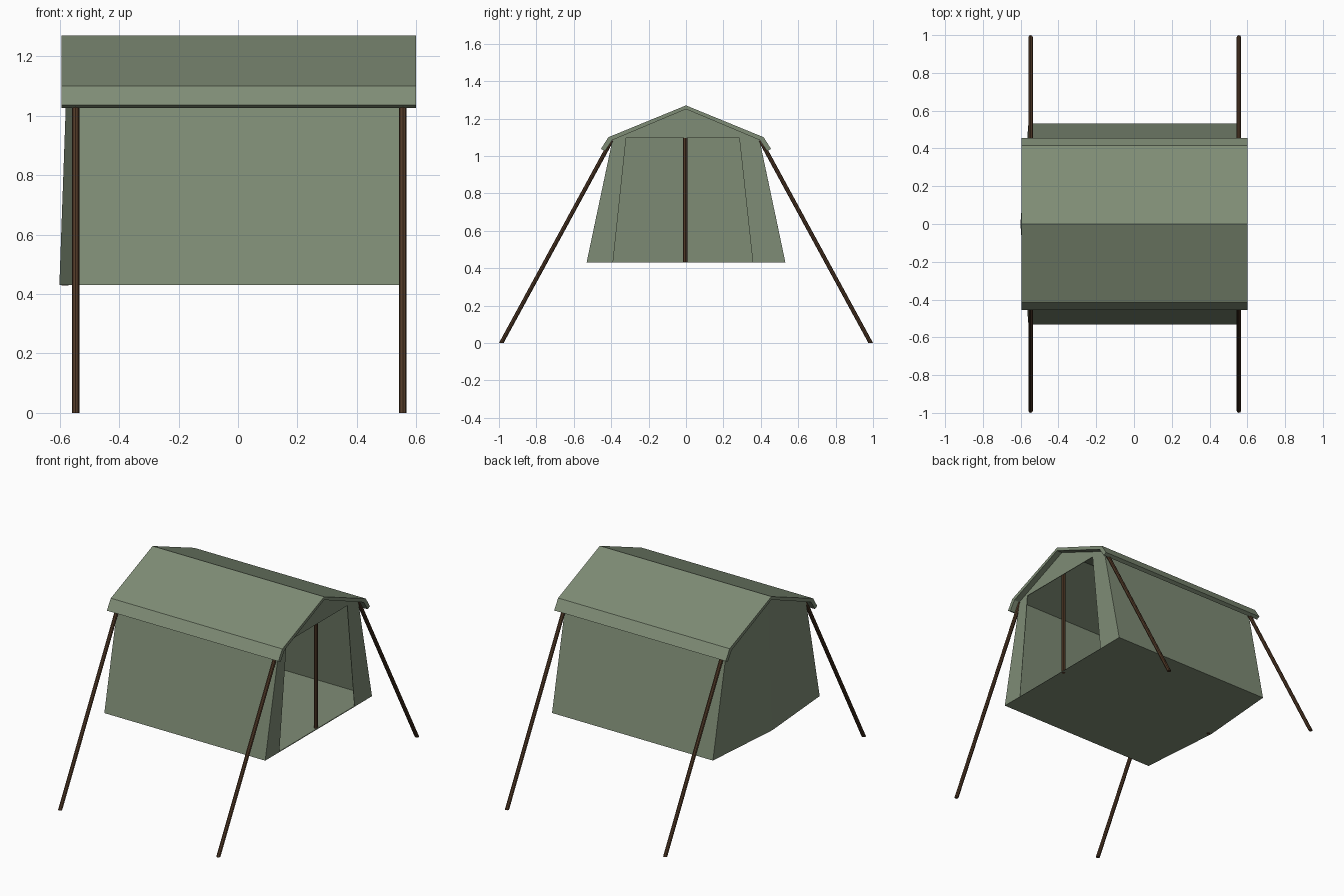
import bpy, bmesh
from mathutils import Vector

if "Cube" in bpy.data.objects:
    bpy.data.objects.remove(bpy.data.objects["Cube"])


def material(name, rgb):
    m = bpy.data.materials.new(name)
    m.diffuse_color = (*rgb, 1)
    m.use_nodes = True
    m.node_tree.nodes["Principled BSDF"].inputs["Base Color"].default_value = m.diffuse_color
    return m


CANVAS = material("green canvas", (0.212, 0.264, 0.180))
WOOD = material("dark wood", (0.082, 0.041, 0.020))


def finish(bm, name, mat):
    bmesh.ops.recalc_face_normals(bm, faces=bm.faces)
    me = bpy.data.meshes.new(name)
    bm.to_mesh(me)
    bm.free()
    me.materials.append(mat)
    ob = bpy.data.objects.new(name, me)
    bpy.context.collection.objects.link(ob)
    return ob


def rod(name, foot, head, radius=0.0125, sides=8):
    """Straight pole with horizontal ends, sheared from foot to head."""
    foot, head = Vector(foot), Vector(head)
    bm = bmesh.new()
    bmesh.ops.create_cone(bm, cap_ends=True, segments=sides, radius1=radius,
                          radius2=radius, depth=1)
    for v in bm.verts:
        end = head if v.co.z > 0 else foot
        v.co = Vector((v.co.x, v.co.y, 0)) + end
    return finish(bm, name, WOOD)


# Roof: bent sheet with drooping lips, extruded along x
half = [(0.455, 1.037), (0.415, 1.10)]
inner = [(0.433, 1.026), (0.395, 1.084)]
profile = ([(-y, z) for y, z in half] + [(0, 1.27)] + half[::-1]
           + inner + [(0, 1.25)] + [(-y, z) for y, z in inner[::-1]])
bm = bmesh.new()
face = bm.faces.new([bm.verts.new((-0.595, y, z)) for y, z in profile])
ext = bmesh.ops.extrude_face_region(bm, geom=[face])
bmesh.ops.translate(bm, vec=(1.195, 0, 0),
                    verts=[g for g in ext["geom"] if isinstance(g, bmesh.types.BMVert)])
finish(bm, "roof", CANVAS)

# Tent body: floor, side walls, bulging rear wall, front flaps and gable
FLOOR, EAVE, RIDGE = 0.432, 1.085, 1.251
X0, X1 = -0.558, 0.56
points = {
    "front_low": (X1, -0.53, FLOOR), "front_high": (X1, -0.392, EAVE),
    "back_low": (X1, 0.53, FLOOR), "back_high": (X1, 0.392, EAVE),
    "ridge": (X1, 0, RIDGE),
    "rear_front_low": (X0, -0.53, FLOOR), "rear_front_high": (X0, -0.392, EAVE),
    "rear_back_low": (X0, 0.53, FLOOR), "rear_back_high": (X0, 0.392, EAVE),
    "rear_mid": (-0.60, 0, FLOOR), "rear_ridge": (-0.57, 0, RIDGE),
    "door_fl": (X1, -0.39, FLOOR), "door_fh": (X1, -0.32, 1.095),
    "door_bl": (X1, 0.357, FLOOR), "door_bh": (X1, 0.285, 1.095),
}
panels = [
    "front_low front_high rear_front_high rear_front_low",
    "back_low back_high rear_back_high rear_back_low",
    "rear_front_low rear_front_high rear_ridge rear_mid",
    "rear_back_low rear_back_high rear_ridge rear_mid",
    "front_low door_fl door_bl back_low rear_back_low rear_mid rear_front_low",
    "front_low door_fl door_fh front_high",
    "back_low door_bl door_bh back_high",
    "front_high door_fh door_bh back_high ridge",
]
bm = bmesh.new()
verts = {k: bm.verts.new(p) for k, p in points.items()}
for p in panels:
    bm.faces.new([verts[k] for k in p.split()])
body = finish(bm, "tent_body", CANVAS)
solid = body.modifiers.new("cloth thickness", "SOLIDIFY")
solid.thickness = 0.004
solid.offset = 0

# Splayed legs at the four corners
for sx, x in (("left", -0.547), ("right", 0.555)):
    for sy, s in (("front", -1), ("back", 1)):
        rod(f"{sy}_{sx}_leg", (x, s * 0.9875, 0), (x, s * 0.398, 1.083))

# Upright poles: doorway and rear wall
rod("doorway_pole", (0.545, -0.004, 0.43), (0.545, -0.004, 1.24), 0.0115)
rod("rear_pole", (-0.582, -0.004, 0.429), (-0.553, -0.004, 1.24), 0.0115)
